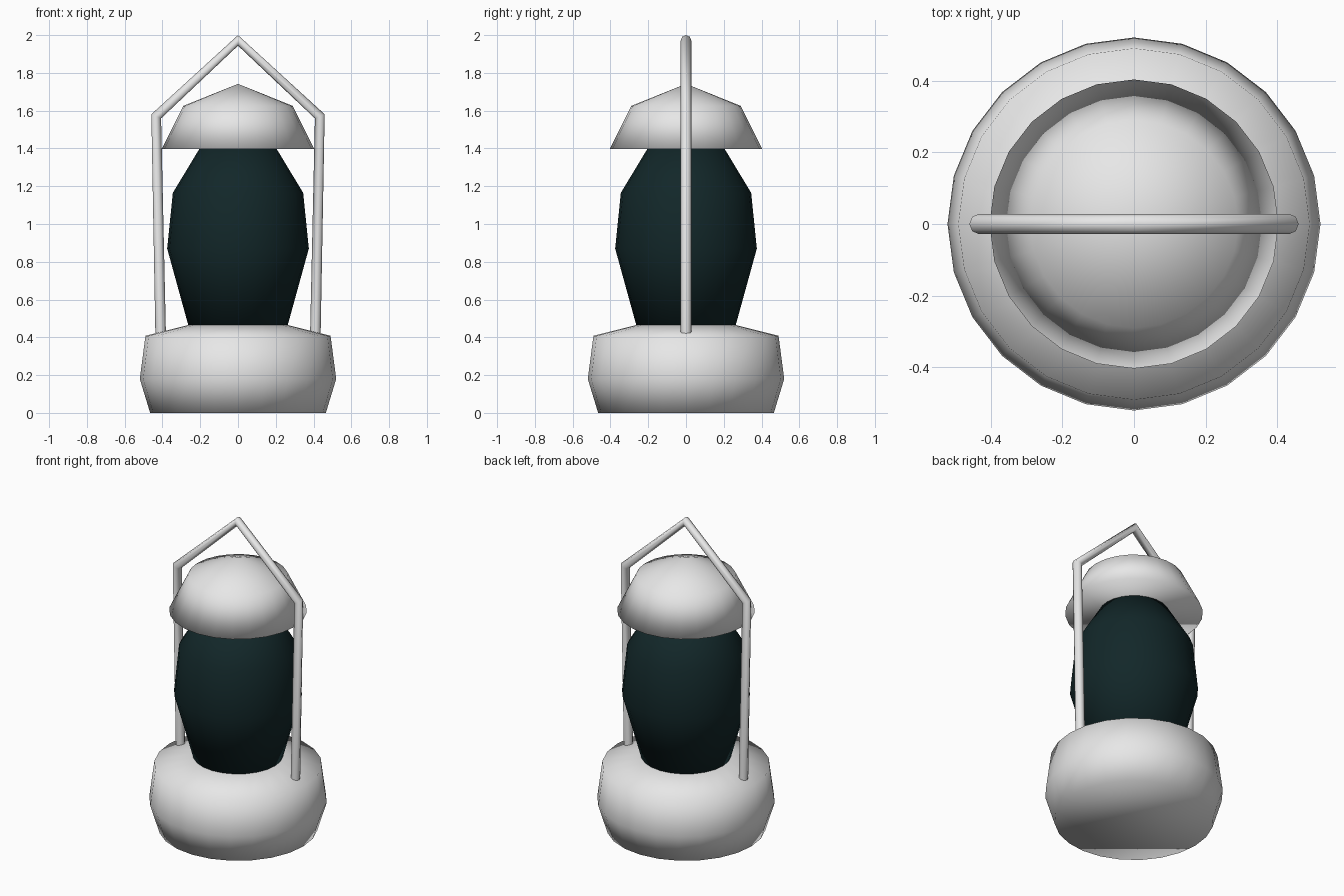
import bpy
import bmesh
from math import cos, sin, pi

cube = bpy.data.objects.get("Cube")
if cube:
    bpy.data.objects.remove(cube, do_unlink=True)

SIDES = 24


def material(name, color):
    mat = bpy.data.materials.new(name)
    mat.use_nodes = True
    mat.diffuse_color = (*color, 1)
    mat.node_tree.nodes["Principled BSDF"].inputs["Base Color"].default_value = (*color, 1)
    return mat


def add_object(name, data, mat):
    data.materials.append(mat)
    obj = bpy.data.objects.new(name, data)
    bpy.context.collection.objects.link(obj)
    return obj


def lathe(name, profile, mat):
    """Closed smooth solid from (radius, height) pairs, bottom to top."""
    bm = bmesh.new()
    rings = []
    for r, z in profile:
        if r == 0:
            rings.append([bm.verts.new((0, 0, z))] * SIDES)
        else:
            rings.append([bm.verts.new((r * cos(a), r * sin(a), z))
                          for a in (2 * pi * i / SIDES for i in range(SIDES))])
    for low, high in zip(rings, rings[1:]):
        for i in range(SIDES):
            j = (i + 1) % SIDES
            corners = [low[i], low[j], high[j], high[i]]
            bm.faces.new(list(dict.fromkeys(corners)))
    bm.faces.new(rings[0][::-1])
    if profile[-1][0] > 0:
        bm.faces.new(rings[-1])
    for face in bm.faces:
        face.smooth = True
    bmesh.ops.recalc_face_normals(bm, faces=bm.faces[:])
    mesh = bpy.data.meshes.new(name)
    bm.to_mesh(mesh)
    bm.free()
    return add_object(name, mesh, mat)


metal = material("pale metal", (0.8, 0.8, 0.8))
glass = material("dark teal glass", (0.006, 0.02, 0.022))

# Heavy base, glass globe and conical cap
lathe("base", [(0.465, 0), (0.52, 0.18), (0.49, 0.408), (0.26, 0.466)], metal)
lathe("glass_globe", [(0.262, 0.46), (0.375, 0.87), (0.345, 1.165), (0.2, 1.405)], glass)
lathe("cap", [(0.403, 1.398), (0.29, 1.625), (0, 1.742)], metal)

# Bent wire handle, its feet sunk into the base
half = [(0.409, 0.39), (0.433, 1.57)]
path = [(-x, z) for x, z in half] + [(0, 1.972)] + half[::-1]
curve = bpy.data.curves.new("handle", "CURVE")
curve.dimensions = "3D"
curve.bevel_depth = 0.028
curve.bevel_resolution = 2
curve.use_fill_caps = True
spline = curve.splines.new("POLY")
spline.points.add(len(path) - 1)
for point, (x, z) in zip(spline.points, path):
    point.co = (x, 0, z, 1)
spline.use_smooth = True
add_object("handle", curve, metal)
